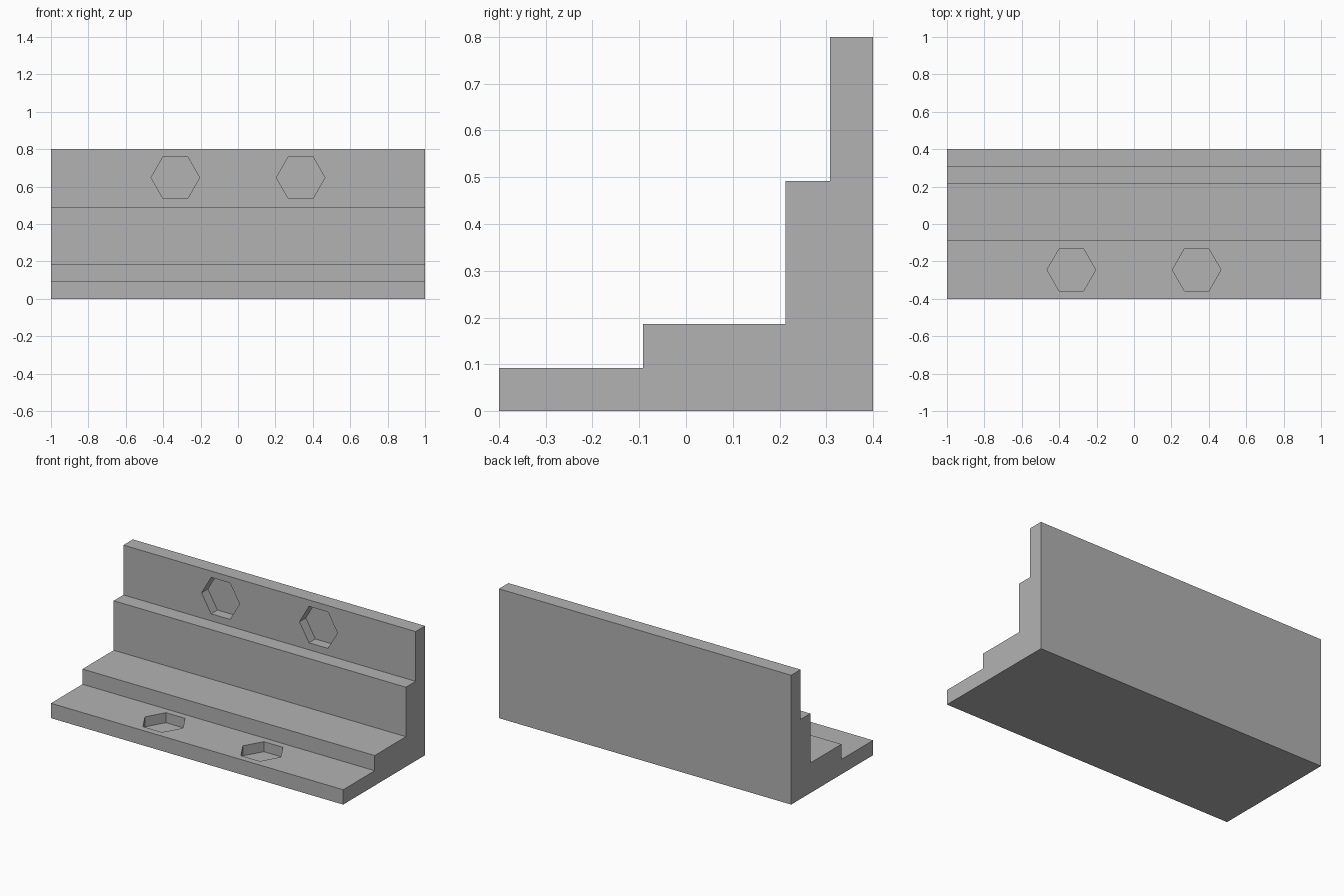
import bpy
import bmesh
import math
from mathutils import Matrix, Vector

cube = bpy.data.objects.get("Cube")
if cube:
    bpy.data.objects.remove(cube, do_unlink=True)

grey = bpy.data.materials.new("plain_grey")
grey.use_nodes = True
grey.diffuse_color = (0.448, 0.448, 0.448, 1)
grey.node_tree.nodes["Principled BSDF"].inputs["Base Color"].default_value = grey.diffuse_color

POCKET_RADIUS = 0.13
POCKET_DEPTH = 0.062


def make_object(name, bm):
    bmesh.ops.recalc_face_normals(bm, faces=bm.faces)
    mesh = bpy.data.meshes.new(name)
    bm.to_mesh(mesh)
    bm.free()
    mesh.materials.append(grey)
    obj = bpy.data.objects.new(name, mesh)
    bpy.context.collection.objects.link(obj)
    return obj


# Stepped bracket: side profile (y, z) extruded along x
profile = [(-0.4, 0), (0.4, 0), (0.4, 0.8), (0.308, 0.8), (0.308, 0.492),
           (0.213, 0.492), (0.213, 0.186), (-0.092, 0.186),
           (-0.092, 0.092), (-0.4, 0.092)]
bm = bmesh.new()
side = bm.faces.new([bm.verts.new((-1, y, z)) for y, z in profile])
ext = bmesh.ops.extrude_face_region(bm, geom=[side])
bmesh.ops.translate(bm, vec=(2, 0, 0),
                    verts=[v for v in ext["geom"] if isinstance(v, bmesh.types.BMVert)])
bracket = make_object("stepped_bracket", bm)


# Hexagonal blind pockets in the shelf and in the upright wall
def cut_pocket(name, centre, tilt):
    bm = bmesh.new()
    bmesh.ops.create_cone(bm, cap_ends=True, segments=6, radius1=POCKET_RADIUS,
                          radius2=POCKET_RADIUS, depth=2 * POCKET_DEPTH)
    # Put a corner on the x axis
    corner = max(bm.verts, key=lambda v: v.co.x).co
    spin = Matrix.Rotation(-math.atan2(corner.y, corner.x), 4, "Z")
    bm.transform(Matrix.Translation(Vector(centre)) @ Matrix.Rotation(tilt, 4, "X") @ spin)
    cutter = make_object(name, bm)
    cutter.hide_render = True
    cutter.hide_set(True)
    cutter.display_type = "WIRE"
    cut = bracket.modifiers.new(name, "BOOLEAN")
    cut.operation = "DIFFERENCE"
    cut.solver = "EXACT"
    cut.object = cutter
    return cutter


cutters = []
for label, x in (("right", -0.335), ("left", 0.335)):
    cutters.append(cut_pocket(label + "_shelf_pocket", (x, -0.245, 0.092), 0))
    cutters.append(cut_pocket(label + "_wall_pocket", (x, 0.308, 0.648), math.pi / 2))

# Apply the cuts and drop the cutters
bpy.context.view_layer.update()
result = bpy.data.meshes.new_from_object(
    bracket.evaluated_get(bpy.context.evaluated_depsgraph_get()))
bracket.modifiers.clear()
bracket.data = result
for cutter in cutters:
    bpy.data.objects.remove(cutter, do_unlink=True)
